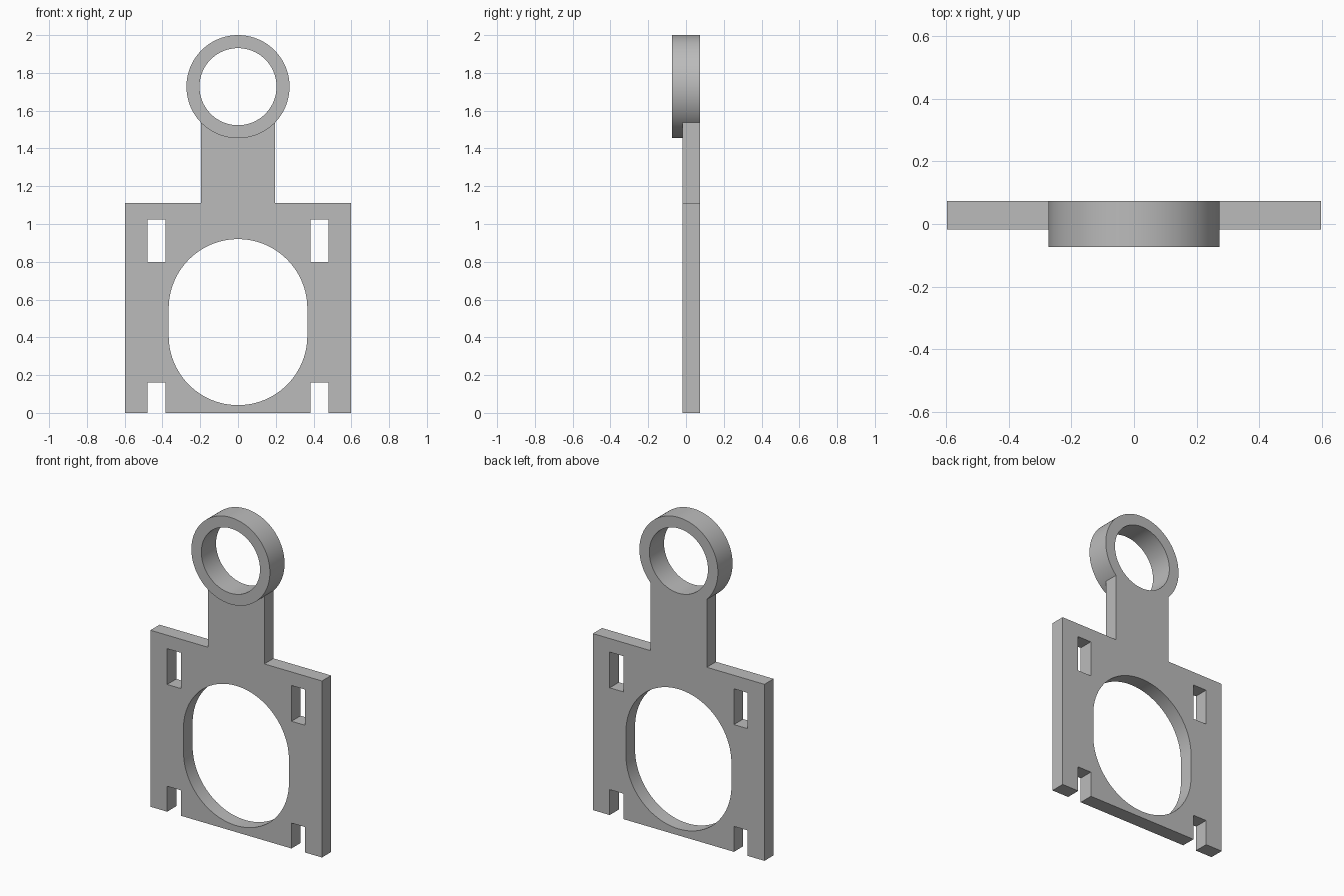
import bpy, bmesh
from math import cos, sin, pi, asin

cube = bpy.data.objects.get("Cube")
if cube:
    bpy.data.objects.remove(cube, do_unlink=True)

GREY = (0.5, 0.5, 0.5, 1.0)
mat = bpy.data.materials.new("plain grey")
mat.use_nodes = True
mat.diffuse_color = GREY
mat.node_tree.nodes["Principled BSDF"].inputs["Base Color"].default_value = GREY

BACK = 0.073
RING_Z, RING_R, HOLE_R = 1.727, 0.273, 0.204


def arc(cz, r, a0, a1, n):
    """Points on an arc in the front plane, both ends included."""
    return [(r * cos(a0 + (a1 - a0) * i / n), cz + r * sin(a0 + (a1 - a0) * i / n))
            for i in range(n + 1)]


def rect(x0, x1, z0, z1):
    return [(x0, z0), (x1, z0), (x1, z1), (x0, z1)]


def extrude_profile(name, loops, front, back):
    """Fill an outline with holes and give it depth from front to back."""
    curve = bpy.data.curves.new(name, "CURVE")
    curve.dimensions = "2D"
    curve.fill_mode = "BOTH"
    curve.extrude = (back - front) / 2
    for loop in loops:
        spline = curve.splines.new("POLY")
        spline.points.add(len(loop) - 1)
        for point, (x, z) in zip(spline.points, loop):
            point.co = (x, z, 0, 1)
        spline.use_cyclic_u = True
    obj = bpy.data.objects.new(name, curve)
    bpy.context.collection.objects.link(obj)
    obj.location.y = (front + back) / 2
    obj.rotation_euler.x = pi / 2
    bpy.ops.object.select_all(action="DESELECT")
    obj.select_set(True)
    bpy.context.view_layer.objects.active = obj
    bpy.ops.object.convert(target="MESH")
    obj = bpy.context.object
    # Join the caps to the walls
    bm = bmesh.new()
    bm.from_mesh(obj.data)
    bmesh.ops.remove_doubles(bm, verts=bm.verts, dist=0.0001)
    bmesh.ops.recalc_face_normals(bm, faces=bm.faces)
    bm.to_mesh(obj.data)
    bm.free()
    obj.data.materials.clear()
    obj.data.materials.append(mat)
    bpy.ops.object.shade_smooth_by_angle()
    return obj


# Plate outline: right half with an open foot slot and the neck, then mirrored
W, TOP, NECK = 0.597, 1.11, 0.196
S0, S1 = 0.385, 0.48
seat_r = RING_R - 0.002
reach = asin(NECK / seat_r)
half = [(S0, 0), (S0, 0.16), (S1, 0.16), (S1, 0), (W, 0), (W, TOP), (NECK, TOP)]
seat = arc(RING_Z, seat_r, -pi / 2 + reach, -pi / 2 - reach, 24)
outline = half + seat + [(-x, z) for x, z in reversed(half)]

# Large rounded opening and the two upper slots
opening = arc(0.553, 0.367, 0, pi, 48) + arc(0.408, 0.367, pi, 2 * pi, 48)
slots = [rect(S0, S1, 0.80, 1.025), rect(-S1, -S0, 0.80, 1.025)]
extrude_profile("mounting_plate", [outline, opening] + slots, -0.018, BACK)

# Ring on top of the neck, flush at the back
circles = [arc(RING_Z, r, 0, 2 * pi, 96)[:-1] for r in (RING_R, HOLE_R)]
extrude_profile("top_ring", circles, -BACK, BACK)
